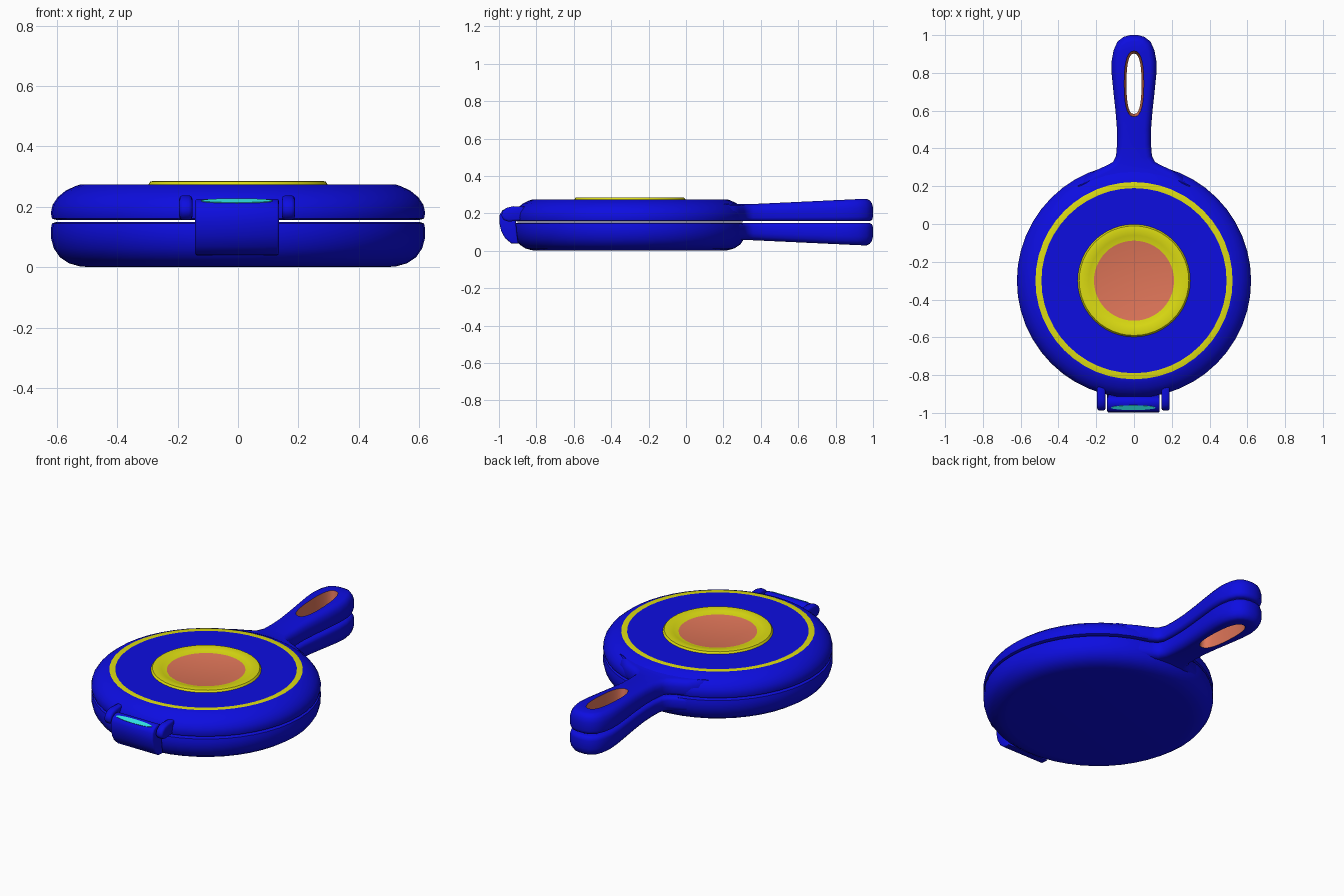
import bpy, bmesh, math
from mathutils import Vector

if "Cube" in bpy.data.objects:
    bpy.data.objects.remove(bpy.data.objects["Cube"])

CY = -0.30      # centre of the round pan in y
MID = 0.153     # plane where both halves meet


def material(name, rgb):
    m = bpy.data.materials.new(name)
    m.diffuse_color = (*rgb, 1)
    m.use_nodes = True
    m.node_tree.nodes["Principled BSDF"].inputs["Base Color"].default_value = m.diffuse_color
    return m


BLUE = material("blue", (0.004, 0.004, 0.75))
YELLOW = material("yellow", (0.72, 0.72, 0.006))
ORANGE = material("orange", (0.74, 0.18, 0.10))
CYAN = material("cyan", (0.03, 0.75, 0.75))


def finish(bm, name, mats, angle=40):
    bmesh.ops.recalc_face_normals(bm, faces=bm.faces[:])
    me = bpy.data.meshes.new(name)
    bm.to_mesh(me)
    bm.free()
    ob = bpy.data.objects.new(name, me)
    bpy.context.collection.objects.link(ob)
    for m in mats:
        me.materials.append(m)
    bpy.ops.object.select_all(action='DESELECT')
    ob.select_set(True)
    bpy.context.view_layer.objects.active = ob
    bpy.ops.object.shade_smooth_by_angle(angle=math.radians(angle))
    return ob


def lathe(name, profile, mats, seg=48):
    """Spin (radius, z, material of the band after it) around the pan centre."""
    bm = bmesh.new()
    rings = []
    for r, z, _ in profile:
        rings.append([bm.verts.new((r * math.cos(2 * math.pi * i / seg),
                                    CY + r * math.sin(2 * math.pi * i / seg), z))
                      for i in range(seg)])
    for (a, b, p) in zip(rings, rings[1:], profile):
        for i in range(seg):
            j = (i + 1) % seg
            bm.faces.new((a[i], a[j], b[j], b[i])).material_index = p[2]
    bm.faces.new(rings[0])
    bm.faces.new(rings[-1]).material_index = profile[-1][2]
    return finish(bm, name, mats)


# Round halves, with painted ring and dished badge on the upper one
lathe("upper_pan", [
    (0.600, 0.156, 0), (0.616, 0.161, 0), (0.620, 0.180, 0), (0.614, 0.207, 0),
    (0.597, 0.232, 0), (0.570, 0.254, 0), (0.540, 0.268, 0), (0.522, 0.274, 1),
    (0.490, 0.274, 0), (0.298, 0.273, 1), (0.290, 0.284, 1), (0.270, 0.286, 1),
    (0.240, 0.280, 1), (0.212, 0.272, 2)], [BLUE, YELLOW, ORANGE])
lathe("lower_pan", [
    (0.600, 0.150, 0), (0.616, 0.145, 0), (0.620, 0.125, 0), (0.619, 0.095, 0),
    (0.610, 0.062, 0), (0.590, 0.033, 0), (0.560, 0.013, 0), (0.525, 0.003, 0),
    (0.490, 0.0, 0)], [BLUE])


# Handles: flared neck, rounded end, long slot with coloured walls
half = [(0.30, 0.17), (0.26, 0.25), (0.20, 0.285), (0.14, 0.312), (0.11, 0.33),
        (0.095, 0.36), (0.09, 0.42), (0.09, 0.50), (0.098, 0.60), (0.109, 0.70),
        (0.118, 0.79), (0.119, 0.86), (0.108, 0.92), (0.088, 0.965),
        (0.055, 0.991), (0.02, 1.0)]
outline = [Vector(p) for p in half] + [Vector((-x, y)) for x, y in reversed(half)]


def inset(points, d):
    out = []
    for i, p in enumerate(points):
        t = (points[(i + 1) % len(points)] - points[i - 1]).normalized()
        out.append(p + Vector((-t.y, t.x)) * d)
    return out


def slot(w, h, n=28):
    pts = []
    for i in range(n):
        c, s = math.cos(2 * math.pi * i / n), math.sin(2 * math.pi * i / n)
        pts.append(Vector((w * math.copysign(abs(c) ** 0.8, c),
                           0.742 + h * math.copysign(abs(s) ** 0.8, s))))
    return pts


def handle(name, side):
    bm = bmesh.new()

    def height(y):
        return 0.096 + 0.028 * min(max((y - 0.34) / 0.6, 0), 1)

    def loop(pts, frac):
        return [bm.verts.new((p.x, p.y, MID + side * (0.005 + frac * (height(p.y) - 0.005))))
                for p in pts]

    def bridge(a, b, mi=0):
        for i in range(len(a)):
            j = (i + 1) % len(a)
            bm.faces.new((a[i], a[j], b[j], b[i])).material_index = mi

    def cap(*loops):
        edges = [bm.edges.get((l[i - 1], l[i])) for l in loops for i in range(len(l))]
        bmesh.ops.triangle_fill(bm, edges=edges, use_beauty=True)

    layers = [loop(inset(outline, d), f) for d, f in
              ((0.018, 0), (0.005, 0.06), (0, 0.2), (0, 0.6), (0.006, 0.8),
               (0.018, 0.94), (0.034, 1.0))]
    for a, b in zip(layers, layers[1:]):
        bridge(a, b)
    low, top = loop(slot(0.040, 0.160), 0), loop(slot(0.052, 0.174), 1.0)
    bridge(low, top, 1)
    cap(layers[0], low)
    cap(layers[-1], top)
    finish(bm, name, [BLUE, ORANGE], 50)


handle("upper_handle", 1)
handle("lower_handle", -1)


# Front clasp: side profiles in y, z extruded along x with rounded edges
def slab(name, x0, x1, profile, bevel):
    bm = bmesh.new()
    a = [bm.verts.new((x0, y, z)) for y, z in profile]
    b = [bm.verts.new((x1, y, z)) for y, z in profile]
    bm.faces.new(a)
    bm.faces.new(b)
    for i in range(len(a)):
        bm.faces.new((a[i - 1], a[i], b[i], b[i - 1]))
    rims = [e for e in bm.edges if abs(e.verts[0].co.x - e.verts[1].co.x) < 1e-5]
    bmesh.ops.recalc_face_normals(bm, faces=bm.faces[:])
    bmesh.ops.bevel(bm, geom=rims, offset=bevel, segments=2, profile=0.5, affect='EDGES')
    return finish(bm, name, [BLUE], 50)


slab("clasp", -0.142, 0.136, [
    (-0.915, 0.214), (-0.935, 0.226), (-0.958, 0.226), (-0.985, 0.211), (-0.996, 0.190),
    (-0.998, 0.150), (-0.988, 0.105), (-0.968, 0.068), (-0.935, 0.040), (-0.895, 0.038),
    (-0.905, 0.10)], 0.008)

for label, s in (("left", -1), ("right", 1)):
    slab(label + "_hinge_lug", s * 0.148 - 0.003, s * 0.192 - 0.003, [
        (-0.84, 0.165), (-0.84, 0.235), (-0.925, 0.238), (-0.958, 0.230),
        (-0.980, 0.212), (-0.988, 0.188), (-0.975, 0.165), (-0.95, 0.156)], 0.012)

# Bright inlay on the sloping top of the clasp
bm = bmesh.new()
up = Vector((0, -0.486, 0.874))
along = Vector((0, -0.874, -0.486))
rim = [Vector((-0.004, -0.9715, 0.2185)) + up * 0.003
       + Vector((0.118 * math.cos(t), 0, 0)) + along * 0.014 * math.sin(t)
       for t in (2 * math.pi * i / 24 for i in range(24))]
top = [bm.verts.new(p) for p in rim]
base = [bm.verts.new(p - up * 0.006) for p in rim]
bm.faces.new(top)
bm.faces.new(base)
for i in range(24):
    bm.faces.new((top[i - 1], top[i], base[i], base[i - 1]))
finish(bm, "clasp_inlay", [CYAN])
